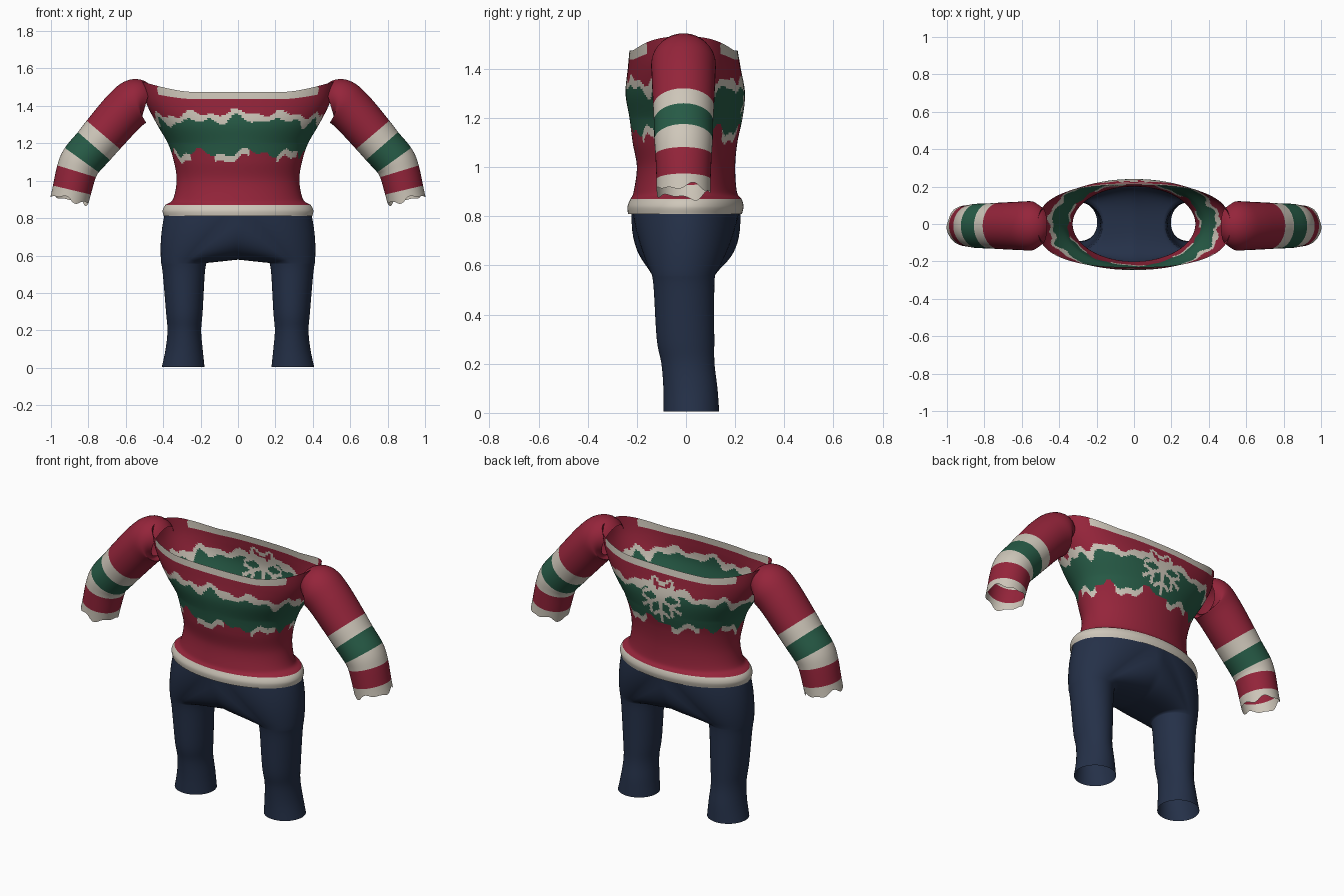
import bpy
import math
from mathutils import Vector

if "Cube" in bpy.data.objects:
    bpy.data.objects.remove(bpy.data.objects["Cube"])

TAU = 2 * math.pi


def make_mat(name, rgb):
    m = bpy.data.materials.new(name)
    m.diffuse_color = (*rgb, 1)
    m.use_nodes = True
    m.node_tree.nodes["Principled BSDF"].inputs["Base Color"].default_value = m.diffuse_color
    return m


RED, GREEN, CREAM = 0, 1, 2
knit = [make_mat("red knit", (0.30, 0.018, 0.043)),
        make_mat("green knit", (0.020, 0.105, 0.062)),
        make_mat("cream knit", (0.62, 0.57, 0.49))]
navy = make_mat("navy cloth", (0.018, 0.030, 0.065))


def spline(keys, t):
    """Catmull-Rom through tuples; t runs from 0 to len(keys) - 1."""
    last = len(keys) - 1
    i = min(int(t), last - 1)
    u = t - i
    k = [keys[max(0, min(last, i + d))] for d in (-1, 0, 1, 2)]
    return [0.5 * (2 * b + (c - a) * u + (2 * a - 5 * b + 4 * c - d) * u * u
                   + (3 * b - a - 3 * c + d) * u ** 3) for a, b, c, d in zip(*k)]


def loft(name, rings, mats, rule=None, mirror=False):
    """Skin closed rings; rule(ring, centre) picks the material of each face."""
    n = len(rings[0])
    verts = [p for r in rings for p in r]
    faces = [(i * n + j, i * n + (j + 1) % n, (i + 1) * n + (j + 1) % n, (i + 1) * n + j)
             for i in range(len(rings) - 1) for j in range(n)]
    me = bpy.data.meshes.new(name)
    me.from_pydata(verts, [], faces)
    for m in mats:
        me.materials.append(m)
    for k, p in enumerate(me.polygons):
        p.use_smooth = True
        if rule:
            p.material_index = rule(k // n, p.center)
    ob = bpy.data.objects.new(name, me)
    bpy.context.collection.objects.link(ob)
    if mirror:
        mod = ob.modifiers.new("mirror", 'MIRROR')
        mod.use_clip = True
    return ob


# Sweater body: (height, half width, y centre, half depth)
body = [(0.81, 0.397, -0.004, 0.232), (0.84, 0.403, -0.002, 0.236),
        (0.87, 0.388, 0, 0.226), (0.90, 0.348, -0.003, 0.210),
        (1.00, 0.328, 0, 0.200), (1.10, 0.342, -0.004, 0.213),
        (1.20, 0.375, 0, 0.230), (1.30, 0.435, -0.003, 0.243),
        (1.40, 0.495, -0.007, 0.230), (1.475, 0.515, -0.010, 0.220)]
N, STEPS = 256, 12
body_rings, body_z = [], []
for s in range((len(body) - 1) * STEPS + 1):
    z, rx, yc, ry = spline(body, s / STEPS)
    top = max(0, min(1, (z - 1.2) / 0.27))
    e = 2 / (2 + 0.6 * top)
    ring = []
    for j in range(N):
        c, q = math.cos(TAU * j / N), math.sin(TAU * j / N)
        x = rx * math.copysign(abs(c) ** e, c)
        y = yc + ry * math.copysign(abs(q) ** e, q)
        # the neckline rises at the shoulders
        lift = 0.055 * top ** 2 * max(0, (abs(x) - 0.25) / 0.26) ** 1.5
        ring.append((x, y, z + lift))
    body_rings.append(ring)
    body_z.append(z)


def seg_dist(p, a, b):
    d = b - a
    t = max(0, min(1, (p - a).dot(d) / d.dot(d)))
    return (p - a - d * t).length


# Snowflake strokes: six arms with two pairs of twigs each
strokes = []
for k in range(6):
    def polar(r, off=0.0, base=TAU * k / 6 + TAU / 4):
        return Vector((r * math.cos(base + off), r * math.sin(base + off)))
    strokes.append((Vector((0, 0)), polar(0.14)))
    for side in (-1, 1):
        strokes.append((polar(0.075), polar(0.118, side * 0.42)))


def body_rule(i, c):
    z = (body_z[i] + body_z[i + 1]) / 2
    if z < 0.87:
        return CREAM
    if c.y > 0.1 and abs(c.x) < 0.16:
        p = Vector((c.x, c.z - 1.30))
        if min(seg_dist(p, a, b) for a, b in strokes) < 0.010:
            return CREAM
    if z > 1.437 and abs(c.x) < 0.43:
        return CREAM
    a = math.atan2(c.y * 1.8, c.x)
    edge = 1.365 - 0.15 * c.x ** 2
    edge += 0.014 * math.sin(11 * a) + 0.010 * math.sin(23 * a + 1)
    low = 1.145 + 0.018 * math.sin(9 * a + 2) + 0.012 * math.sin(20 * a)
    if z > edge or z < low - 0.03:
        return RED
    if z > edge - 0.038 - 0.012 * math.sin(17 * a):
        return CREAM
    if z < low + 0.004:
        return CREAM if math.sin(7 * a + 0.6) > -0.1 else RED
    return GREEN


loft("sweater_body", body_rings, knit, body_rule)

# Sleeves: (x, z, radius) from shoulder to cuff, one colour per segment
arm = [(0.49, 1.42, 0.090), (0.54, 1.425, 0.122), (0.61, 1.37, 0.122),
       (0.72, 1.245, 0.117), (0.77, 1.185, 0.114), (0.835, 1.11, 0.112),
       (0.863, 1.05, 0.108), (0.888, 0.95, 0.104), (0.90, 0.90, 0.103)]
bands = [RED, RED, RED, CREAM, GREEN, CREAM, RED, CREAM]
M, SUB = 48, 6
arm_rings = []
total = (len(arm) - 1) * SUB
for s in range(total + 1):
    x, z, r = spline(arm, s / SUB)
    x0, z0, _ = spline(arm, max(0, s / SUB - 0.4))
    x1, z1, _ = spline(arm, min(len(arm) - 1, s / SUB + 0.4))
    t = Vector((x1 - x0, 0, z1 - z0)).normalized()
    n = Vector((-t.z, 0, t.x))
    b = t.cross(n)
    ring = []
    for j in range(M):
        a = TAU * j / M
        p = Vector((x, -0.01, z)) + n * (r * math.cos(a)) + b * (r * 1.06 * math.sin(a))
        # ruffled cuff edge
        ruffle = max(0, (s - total + SUB) / SUB)
        p += t * (ruffle * (0.010 * math.sin(4 * a) + 0.007 * math.sin(7 * a + 1)))
        ring.append(p)
    arm_rings.append(ring)
loft("sleeves", arm_rings, knit, lambda i, c: bands[i // SUB], mirror=True)

# Trouser legs: (height, x centre, half width, y centre, half depth)
leg = [(0.005, 0.293, 0.114, 0.022, 0.113), (0.10, 0.288, 0.099, 0.018, 0.110),
       (0.20, 0.287, 0.090, 0.008, 0.108), (0.30, 0.287, 0.098, -0.002, 0.117),
       (0.50, 0.290, 0.112, -0.008, 0.123), (0.56, 0.290, 0.121, -0.010, 0.128)]
trouser_rings = []
for s in range((len(leg) - 1) * 5 + 1):
    z, xc, rx, yc, ry = spline(leg, s / 5)
    trouser_rings.append([Vector((xc + rx * math.cos(TAU * j / 64),
                                  yc + ry * math.sin(TAU * j / 64), z)) for j in range(64)])

# Hips: outer half of the leg ring rises to the waist, inner half to the seat seam
start = trouser_rings[-1]
target = []
for j in range(64):
    c, q = math.cos(TAU * j / 64), math.sin(TAU * j / 64)
    if j <= 16 or j >= 48:
        target.append(Vector((max(0, 0.385 * c), 0.222 * q, 0.85)))
    else:
        target.append(Vector((0, 0.222 * math.copysign(abs(q) ** 0.8, q),
                              0.85 - 0.272 * abs(c) ** 0.55)))
for s in range(1, 13):
    u = s / 12
    ring = []
    for p, e in zip(start, target):
        outer = max(0, min(1, (p.x - 0.25) / 0.1))
        mid = (p + e) / 2
        mid.y = 0.2 * p.y + 0.8 * e.y
        mid.x += 0.025 * outer
        ring.append(p * (1 - u) ** 2 + mid * (2 * u * (1 - u)) + e * u * u)
    trouser_rings.append(ring)
loft("trousers", trouser_rings, [navy], mirror=True)
